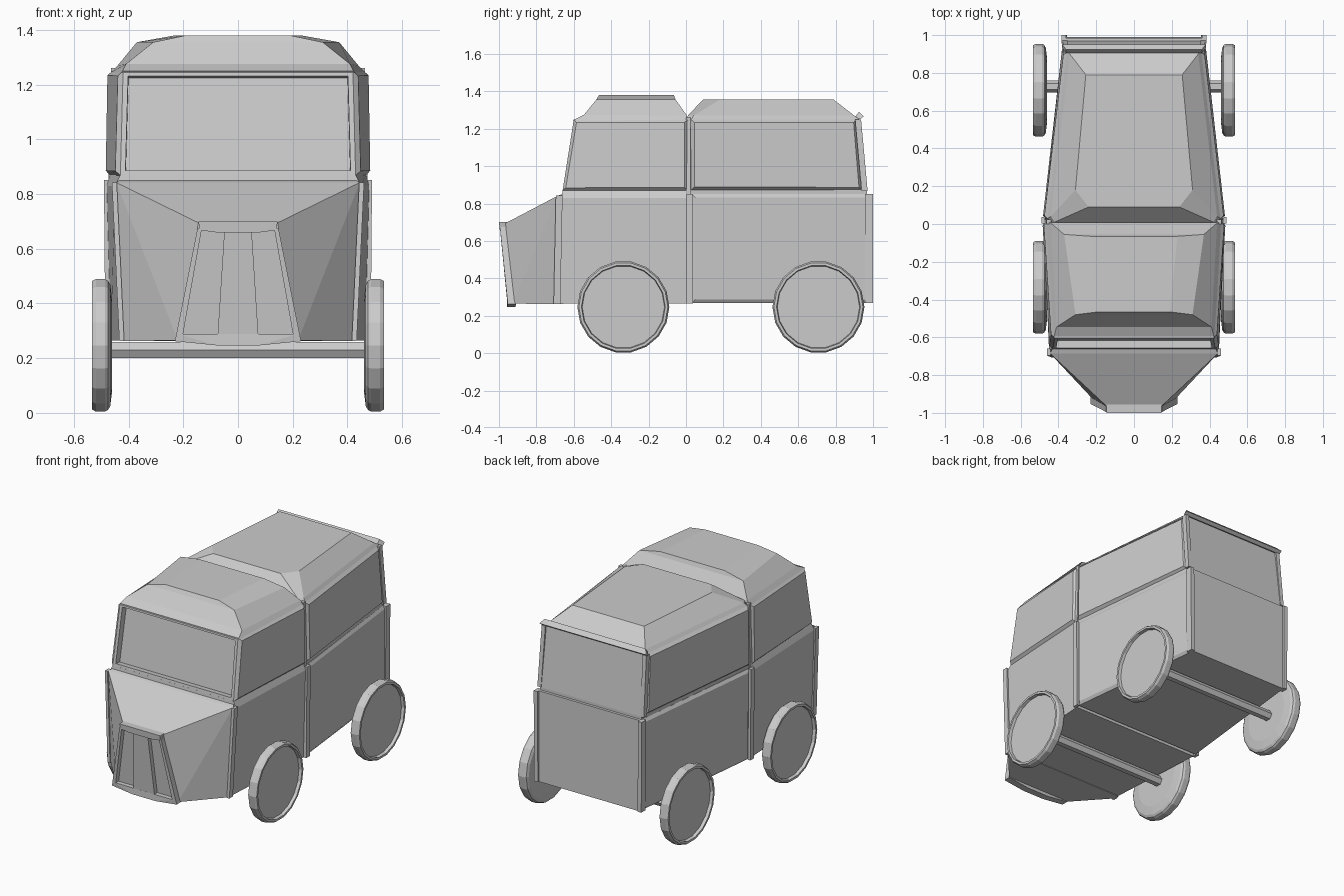
import bpy, bmesh, math
from mathutils import Matrix, Vector

if "Cube" in bpy.data.objects:
    bpy.data.objects.remove(bpy.data.objects["Cube"])


def finish(bm, name):
    bmesh.ops.recalc_face_normals(bm, faces=bm.faces)
    me = bpy.data.meshes.new(name)
    bm.to_mesh(me)
    bm.free()
    ob = bpy.data.objects.new(name, me)
    bpy.context.collection.objects.link(ob)
    return ob


def loft(name, halves, side=None, recess=None):
    """Stack of rings; each half ring (x > 0) is mirrored across x = 0."""
    bm = bmesh.new()
    rings = []
    for half in halves:
        pts = list(half) + [(-x, y, z) for x, y, z in reversed(half)]
        rings.append([bm.verts.new(p) for p in pts])
    n = len(rings[0])
    for a, b in zip(rings, rings[1:]):
        for i in range(n):
            j = (i + 1) % n
            bm.faces.new((a[i], a[j], b[j], b[i]))
    bm.faces.new(rings[0])
    bm.faces.new(rings[-1])
    bmesh.ops.recalc_face_normals(bm, faces=bm.faces)
    bm.normal_update()
    if side:      # raised, bevelled side panels
        fs = [f for f in bm.faces if abs(f.normal.x) > 0.8]
        bmesh.ops.inset_individual(bm, faces=fs, thickness=side[0], depth=side[1])
    if recess:    # framed, sunken front window
        bm.normal_update()
        fs = [f for f in bm.faces if f.normal.y < -0.8]
        bmesh.ops.inset_individual(bm, faces=fs, thickness=recess[0], depth=0)
        bmesh.ops.inset_individual(bm, faces=fs, thickness=0.002, depth=-recess[1])
    return finish(bm, name)


def hull(name, pts):
    bm = bmesh.new()
    for p in pts:
        bm.verts.new(p)
    bmesh.ops.convex_hull(bm, input=bm.verts)
    bmesh.ops.dissolve_limit(bm, angle_limit=0.01, verts=bm.verts, edges=bm.edges)
    return finish(bm, name)


def both(pts):
    return [(s * x, y, z) for x, y, z in pts for s in (1, -1)]


def post(name, lo, hi, hx, hy):
    """Rectangular bar between two points, on both sides."""
    for s, tag in ((1, "right"), (-1, "left")):
        hull(f"{name}_{tag}", [(s * (x + i * hx), y + j * hy, z)
             for x, y, z in (lo, hi) for i in (-1, 1) for j in (-1, 1)])


def grille_part(name, outline, lift=0.0):
    """Slab following the sloped grille plane, outline in (x, z)."""
    def y(x, z):
        return -0.998 + (0.70 - z) * 0.09 + 0.35 * max(abs(x) - 0.1, 0) ** 2 - lift
    return hull(name, [(x, y(x, z) + d, z) for x, z in outline for d in (0, 0.045)])


# Cab
loft("cab_lower", [
    [(0.425, -0.67, 0.265), (0.465, 0.01, 0.265)],
    [(0.45, -0.665, 0.83), (0.48, 0.01, 0.83)],
    [(0.43, -0.66, 0.87), (0.468, 0.01, 0.87)]])
loft("cab_upper", [
    [(0.43, -0.66, 0.868), (0.467, 0.01, 0.868)],
    [(0.42, -0.60, 1.25), (0.46, 0.01, 1.25)]], side=(0.024, 0.018), recess=(0.026, 0.04))
loft("cab_roof", [
    [(0.425, -0.605, 1.245), (0.465, 0.01, 1.245)],
    [(0.41, -0.545, 1.275), (0.44, 0.005, 1.27)],
    [(0.31, -0.48, 1.355), (0.37, -0.055, 1.355)],
    [(0.19, -0.465, 1.38), (0.23, -0.065, 1.38)]])

# Rear body
loft("rear_lower", [
    [(0.465, 0.03, 0.268), (0.36, 0.99, 0.268)],
    [(0.468, 0.03, 0.85), (0.36, 0.985, 0.85)]], side=(0.026, 0.012))
loft("rear_upper", [
    [(0.467, 0.01, 0.85), (0.362, 0.968, 0.85)],
    [(0.467, 0.01, 0.868), (0.362, 0.968, 0.868)],
    [(0.457, 0.015, 1.25), (0.352, 0.925, 1.25)]], side=None)
loft("rear_windows", [
    [(0.464, 0.025, 0.87), (0.36, 0.94, 0.87)],
    [(0.456, 0.025, 1.25), (0.352, 0.91, 1.25)]], side=(0.024, 0.02))
loft("rear_roof", [
    [(0.43, 0.005, 1.25), (0.457, 0.03, 1.25), (0.355, 0.925, 1.25)],
    [(0.42, 0.01, 1.27), (0.44, 0.04, 1.27), (0.34, 0.90, 1.27)],
    [(0.24, 0.09, 1.355), (0.31, 0.18, 1.355), (0.255, 0.79, 1.355)]])
hull("rear_roof_lip", both([(0.36, 0.905, 1.265), (0.36, 0.925, 1.29),
                            (0.38, 0.93, 1.25), (0.38, 0.95, 1.265)]))

# Trim posts
post("middle_post", (0.475, 0.02, 0.265), (0.48, 0.02, 0.852), 0.01, 0.018)
post("upper_middle_post", (0.462, 0.012, 0.85), (0.452, 0.012, 1.26), 0.012, 0.012)
post("rear_lower_post", (0.368, 0.978, 0.268), (0.372, 0.978, 0.85), 0.013, 0.022)
post("rear_upper_post", (0.366, 0.955, 0.868), (0.36, 0.92, 1.25), 0.013, 0.016)
post("nose_post", (0.425, -0.69, 0.262), (0.452, -0.678, 0.842), 0.009, 0.018)

# Nose
hull("nose", both([(0.445, -0.685, 0.842), (0.43, -0.655, 0.852), (0.425, -0.69, 0.262),
                   (0.425, -0.655, 0.262), (0.145, -0.965, 0.695), (0.22, -0.925, 0.265)]))

# Grille
grille_part("grille_top_bar", [(-0.145, 0.70), (0.145, 0.70), (0.14, 0.668),
                               (-0.14, 0.668), (0.08, 0.66), (-0.08, 0.66)], 0.002)
grille_part("grille_centre", [(-0.05, 0.665), (0.05, 0.665), (0.075, 0.275), (-0.075, 0.275)], -0.005)
for s, tag in ((1, "right"), (-1, "left")):
    grille_part(f"grille_side_bar_{tag}", [(s * x, z) for x, z in
                ((0.132, 0.675), (0.148, 0.675), (0.23, 0.265), (0.205, 0.265))])
grille_part("grille_bottom_bar", [(-0.23, 0.262), (0.23, 0.262), (0.215, 0.288),
                                  (-0.215, 0.288), (0.08, 0.247), (-0.08, 0.247)])

# Wheels and axles
PROFILE = [(0.46, 0), (0.46, 0.17), (0.467, 0.225), (0.475, 0.24), (0.487, 0.246),
           (0.52, 0.246), (0.534, 0.238), (0.534, 0.224), (0.515, 0.22), (0.515, 0)]
for yc, tag in ((-0.335, "front"), (0.708, "rear")):
    for s, hand in ((1, "right"), (-1, "left")):
        bm = bmesh.new()
        vs = [bm.verts.new((s * x, yc + r, 0.247)) for x, r in PROFILE]
        es = [bm.edges.new(p) for p in zip(vs, vs[1:])]
        bmesh.ops.spin(bm, geom=vs + es, cent=(0, yc, 0.247), axis=(1, 0, 0),
                       angle=2 * math.pi, steps=18, use_duplicate=False)
        bmesh.ops.remove_doubles(bm, verts=bm.verts, dist=0.0005)
        finish(bm, f"{tag}_{hand}_wheel")
    bm = bmesh.new()
    bmesh.ops.create_cone(bm, cap_ends=True, segments=6, radius1=0.033, radius2=0.033, depth=0.94,
                          matrix=Matrix.Translation((0, yc + 0.02, 0.23)) @ Matrix.Rotation(math.pi / 2, 4, 'Y'))
    finish(bm, f"{tag}_axle")
